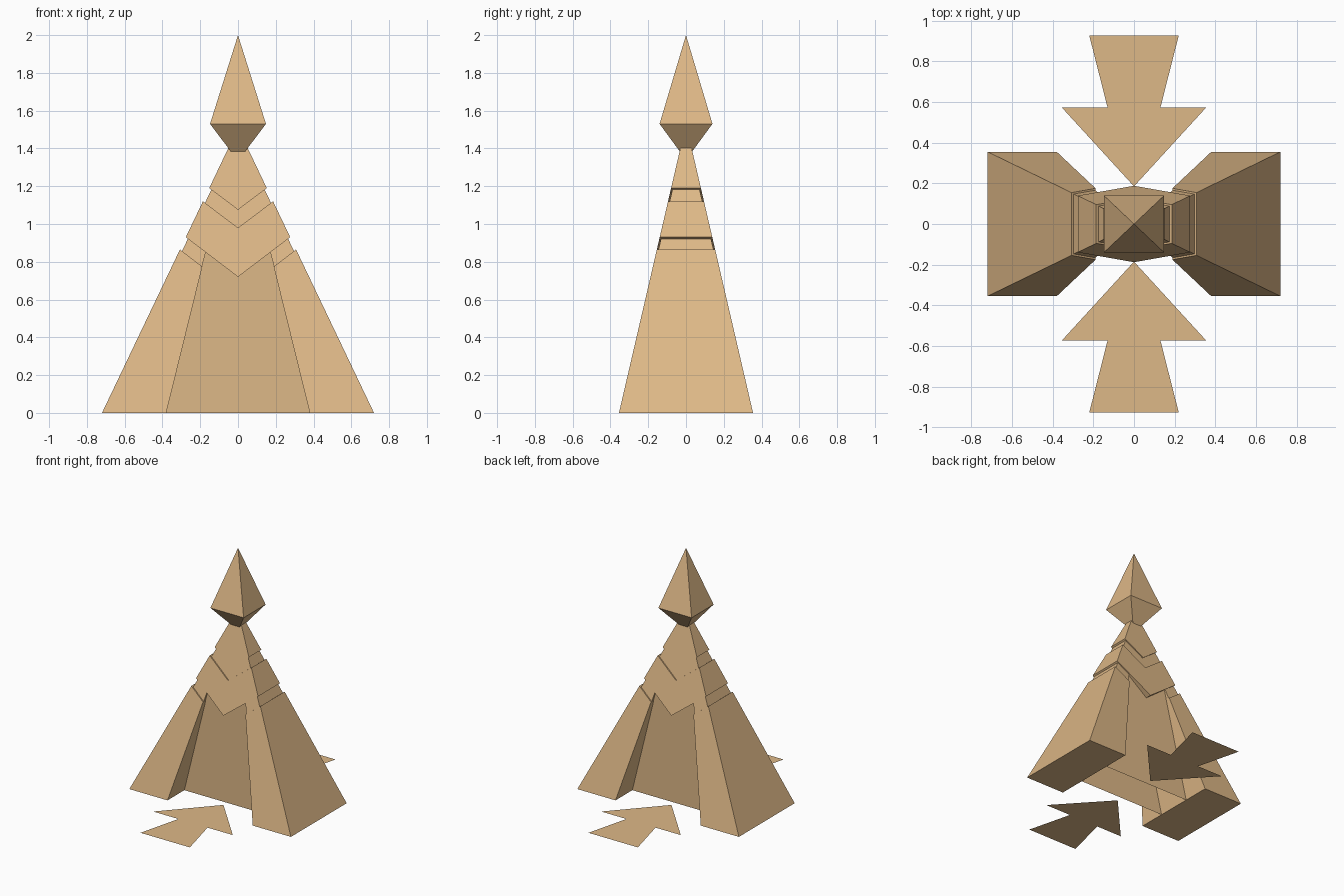
import bpy, bmesh

if "Cube" in bpy.data.objects:
    bpy.data.objects.remove(bpy.data.objects["Cube"])

# One sandy colour for everything
sand = bpy.data.materials.new("sand")
sand.diffuse_color = (0.730, 0.479, 0.242, 1)
sand.use_nodes = True
sand.node_tree.nodes["Principled BSDF"].inputs["Base Color"].default_value = sand.diffuse_color


def half_x(z):          # outer half width of the tapering tower
    return 0.72 - 0.477 * z


def half_y(z):          # outer half depth of the tapering tower
    return 0.355 - 0.232 * z


def make(name, verts, faces, solid=True):
    mesh = bpy.data.meshes.new(name)
    mesh.from_pydata(verts, [], faces)
    if solid:
        bm = bmesh.new()
        bm.from_mesh(mesh)
        bmesh.ops.recalc_face_normals(bm, faces=bm.faces)
        bm.to_mesh(mesh)
        bm.free()
    mesh.materials.append(sand)
    obj = bpy.data.objects.new(name, mesh)
    bpy.context.collection.objects.link(obj)
    return obj


def slab(name, outline, inset=0.0):
    """Front outline (x, z) given depth that follows the tower's taper."""
    n = len(outline)
    verts = [(x, s * (half_y(z) - inset), z) for s in (-1, 1) for x, z in outline]
    faces = [tuple(range(n)), tuple(range(2 * n - 1, n - 1, -1))]
    faces += [(i, (i + 1) % n, n + (i + 1) % n, n + i) for i in range(n)]
    return make(name, verts, faces)


def both_sides(right):
    """Close a right-hand outline with its mirror image, skipping centre points."""
    return right + [(-x, z) for x, z in reversed(right) if x > 0]


# Legs with tops cut on a slant
for side, s in (("right", 1), ("left", -1)):
    leg = [(0.38, 0), (0.72, 0), (half_x(0.865), 0.865), (0.189, 0.774)]
    slab(side + "_leg", [(s * x, z) for x, z in leg])

# Chevron band and chevron upper section
slab("chevron_band", both_sides([(0, 0.72), (half_x(0.93), 0.93), (half_x(1.12), 1.12), (0, 0.98)]))
slab("upper_chevron", both_sides([(0, 1.075), (half_x(1.19), 1.19), (half_x(1.405), 1.405)]))

# Slightly recessed core showing in the gaps, arched over the opening
core = [(0.166, 0.87), (0.210, 0.70), (half_x(0.70) - 0.015, 0.70), (half_x(1.38) - 0.015, 1.38)]
slab("inner_core", both_sides(core), 0.009)

# Upright walls closing the opening between the legs
for side, y in (("front", -0.14), ("back", 0.14)):
    pts = [(-0.382, y, 0), (0.382, y, 0), (0.168, y, 0.88), (-0.168, y, 0.88)]
    make(side + "_wall", pts, [(0, 1, 2, 3) if y < 0 else (3, 2, 1, 0)], False)

# Faceted spire tip
corners = ((-1, -1), (1, -1), (1, 1), (-1, 1))
verts = [(0.035 * a, 0.03 * b, 1.38) for a, b in corners]
verts += [(0.148 * a, 0.14 * b, 1.53) for a, b in corners] + [(0, 0, 2)]
faces = [(3, 2, 1, 0)]
for i in range(4):
    j = (i + 1) % 4
    faces += [(i, j, 4 + j, 4 + i), (4 + i, 4 + j, 8)]
make("spire_tip", verts, faces)

# Flat ground arrows pointing at the tower
arrow = both_sides([(0, 0.185), (0.355, 0.573), (0.13, 0.573), (0.22, 0.927)])
for side, s in (("back", 1), ("front", -1)):
    make(side + "_arrow", [(s * x, s * y, 0) for x, y in arrow], [tuple(range(len(arrow)))], False)
